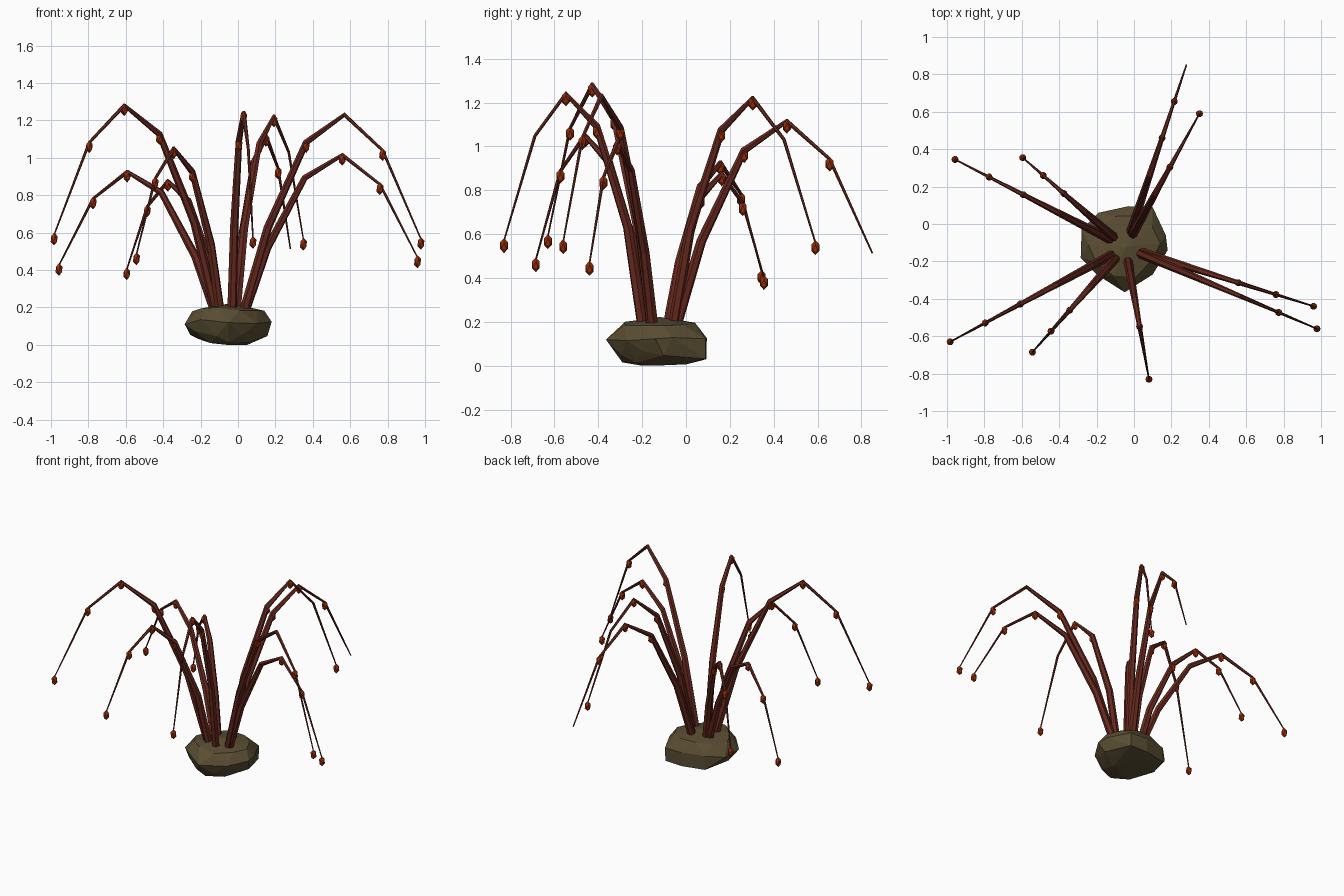
import bpy, bmesh, math, random
from mathutils import Vector, Matrix

if "Cube" in bpy.data.objects:
    bpy.data.objects.remove(bpy.data.objects["Cube"])

random.seed(4)


def material(name, rgb):
    m = bpy.data.materials.new(name)
    m.diffuse_color = (*rgb, 1)
    m.use_nodes = True
    m.node_tree.nodes["Principled BSDF"].inputs["Base Color"].default_value = m.diffuse_color
    return m


STONE = material("olive stone", (0.102, 0.076, 0.033))
STALK = material("dark red stalk", (0.135, 0.022, 0.013))
BUD = material("rust bud", (0.32, 0.027, 0.002))


def finish(bm, name, mat):
    bmesh.ops.recalc_face_normals(bm, faces=bm.faces)
    me = bpy.data.meshes.new(name)
    bm.to_mesh(me)
    bm.free()
    me.materials.append(mat)
    ob = bpy.data.objects.new(name, me)
    bpy.context.collection.objects.link(ob)
    return ob


# Faceted rock: hull around stacked, staggered copies of one outline
outline = [Vector(p) for p in (
    (-.03, .095), (.10, .09), (.17, -.06), (.18, -.14), (.10, -.27),
    (-.05, -.365), (-.20, -.27), (-.285, -.18), (-.28, -.03), (-.19, .06))]
mid = Vector((-.05, -.13))
bm = bmesh.new()
for z, s, stagger in ((.022, .68, 0), (.06, .88, .5), (.125, 1, 0), (.192, .8, .5)):
    for i, p in enumerate(outline):
        p = p.lerp(outline[(i + 1) % len(outline)], stagger)
        grow = 1 if s == 1 else random.uniform(.94, 1.06)
        if z < .1 and p.y > .03:
            grow = .99 / s          # steep back face
        q = mid + (p - mid) * s * grow
        bm.verts.new((q.x, q.y, z + random.uniform(-.016, .016) + .02 * (z < .1 and p.y > .03)))
bm.verts.new((-.04, -.12, .222))
bm.verts.new((.05, -.14, 0))
bm.verts.new((-.06, -.20, 0))
bm.verts.new((.0, 0, .006))
hull = bmesh.ops.convex_hull(bm, input=bm.verts)
inside = [v for v in hull["geom_interior"] + hull["geom_unused"]
          if isinstance(v, bmesh.types.BMVert)]
bmesh.ops.delete(bm, geom=list(set(inside)), context='VERTS')
finish(bm, "rock", STONE)

# Arching stalks: tip x, tip y, peak height, joints that carry a bud
ROOT = Vector((-.045, -.125, 0))
RISE = (0, .51, .88, 1, .845, .46)
RADII = (.026, .0225, .0175, .0125, .008, .004)
SIDES = 6
stalks = [(-.957, .345, .925, (3, 4, 5)), (-.595, .355, .875, (2, 3, 4, 5)),
          (-.983, -.63, 1.28, (2, 3, 4, 5)), (-.543, -.685, 1.05, (2, 3, 4, 5)),
          (.08, -.83, 1.24, (2, 3, 5)), (.978, -.56, 1.23, (2, 4, 5)),
          (.96, -.44, 1.015, (3, 4, 5)), (.35, .59, 1.22, (2, 3, 5)),
          (.28, .85, 1.115, (2, 3, 4))]


def tube(name, pts):
    bm = bmesh.new()
    flat = pts[-1] - pts[0]
    side = Vector((-flat.y, flat.x, 0)).normalized()
    rings = []
    for i, p in enumerate(pts):
        a = (p - pts[i - 1]).normalized() if i else Vector()
        b = (pts[i + 1] - p).normalized() if i < len(pts) - 1 else Vector()
        up = side.cross((a + b).normalized())
        turns = [math.tau * k / SIDES for k in range(SIDES)]
        rings.append([bm.verts.new(p + (side * math.cos(t) + up * math.sin(t)) * RADII[i])
                      for t in turns])
    for r, s in zip(rings, rings[1:]):
        for k in range(SIDES):
            n = (k + 1) % SIDES
            bm.faces.new((r[k], r[n], s[n], s[k]))
    bm.faces.new(rings[0])
    bm.faces.new(rings[-1])
    finish(bm, name, STALK)


buds = bmesh.new()
for n, (x, y, peak, joints) in enumerate(stalks, 1):
    reach = Vector((x, y, 0)) - ROOT
    pts = [ROOT + reach * k / 5 + Vector((0, 0, peak * RISE[k])) for k in range(6)]
    pts[0] = ROOT + reach.normalized() * .065 + Vector((0, 0, .12))
    tube(f"stalk_{n}", pts)
    # Hanging buds: stretched twenty-sided drops just under the joints
    for j in joints:
        bmesh.ops.create_icosphere(
            buds, subdivisions=1, radius=1,
            matrix=Matrix.Translation(pts[j] - Vector((0, 0, .023)))
            @ Matrix.Diagonal((.021, .021, .034, 1)))
finish(buds, "buds", BUD)
